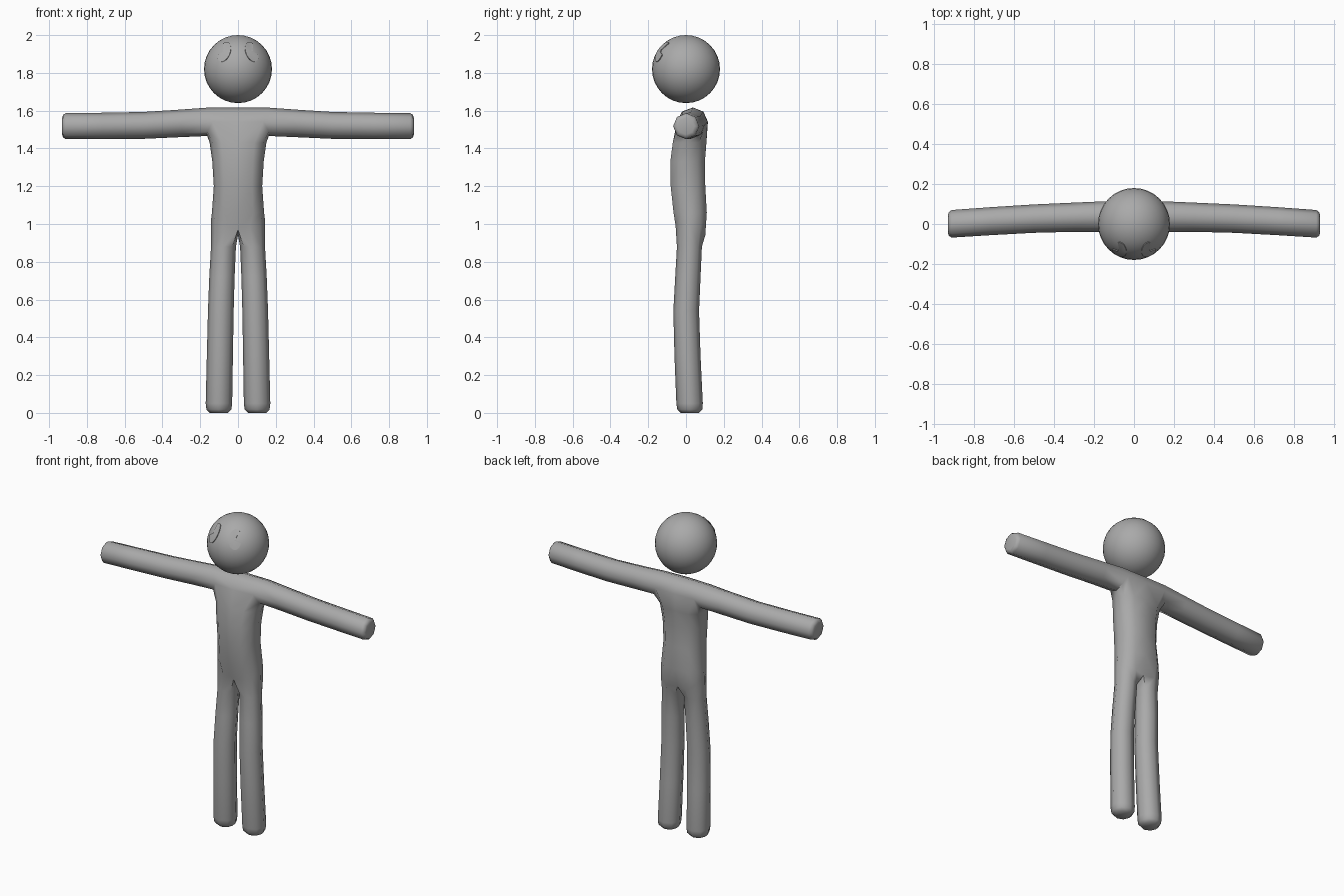
import bpy, bmesh, math

if "Cube" in bpy.data.objects:
    bpy.data.objects.remove(bpy.data.objects["Cube"])

grey = bpy.data.materials.new("plain grey")
grey.diffuse_color = (0.4, 0.4, 0.4, 1)
grey.use_nodes = True
grey.node_tree.nodes["Principled BSDF"].inputs["Base Color"].default_value = grey.diffuse_color


def finish(bm, name, angle=60):
    bmesh.ops.recalc_face_normals(bm, faces=bm.faces)
    me = bpy.data.meshes.new(name)
    bm.to_mesh(me)
    bm.free()
    me.materials.append(grey)
    ob = bpy.data.objects.new(name, me)
    bpy.context.collection.objects.link(ob)
    bpy.context.view_layer.objects.active = ob
    ob.select_set(True)
    bpy.ops.object.shade_smooth_by_angle(angle=math.radians(angle))
    ob.select_set(False)
    return ob


def bridge(bm, a, b, closed=True):
    n = len(a)
    for i in range(n if closed else n - 1):
        j = (i + 1) % n
        bm.faces.new((a[i], a[j], b[j], b[i]))


def verts(bm, pts):
    return [bm.verts.new(p) for p in pts]


# Body: right half as one quad cage, mirrored
bm = bmesh.new()

# hip ring: front centre, five outer points front to back, back centre, crotch
hip = verts(bm, [(0, -.045, .97), (.065, -.055, .99), (.122, -.03, 1.0), (.143, .02, 1.02),
                 (.125, .075, .98), (.07, .102, .94), (0, .085, .94), (0, .02, .95)])

# leg: (z, centre x, centre y, radius)
prev = hip
for z, cx, cy, r in [(.88, .077, .018, .066), (.72, .085, .010, .067), (.54, .091, .001, .068),
                     (.3, .096, .008, .069), (.05, .101, .019, .070),
                     (.018, .101, .020, .066), (0, .101, .020, .048)]:
    ring = verts(bm, [(cx + r * math.cos(a), cy + r * math.sin(a), z)
                      for a in [math.radians(225 + 45 * i) for i in range(8)]])
    bridge(bm, prev, ring)
    prev = ring
bm.faces.new(prev)

# torso: (z, half width, front y, back y)
prev = hip[:7]
for z, w, f, b in [(1.06, .138, -.066, .11), (1.2, .128, -.081, .102),
                   (1.33, .136, -.083, .100), (1.43, .150, -.070, .108)]:
    d = b - f
    ring = verts(bm, [(0, f, z), (.58 * w, f, z), (.9 * w, f + .22 * d, z), (w, f + .5 * d, z),
                      (.9 * w, b - .22 * d, z), (.58 * w, b, z), (0, b, z)])
    bridge(bm, prev, ring, False)
    prev = ring

# shoulder ring, whose lower five points also close the torso
shoulder = verts(bm, [(.135 if i in (0, 4) else .163, .037 + .077 * math.cos(a), 1.541 + .075 * math.sin(a))
                      for i, a in enumerate(math.pi + k * math.pi / 4 for k in range(8))])
centre = verts(bm, [(0, -.048, 1.541), (0, -.022, 1.595), (0, .037, 1.617), (0, .092, 1.595), (0, .116, 1.541)])
bridge(bm, prev, [centre[0]] + shoulder[:5] + [centre[4]], False)
bridge(bm, centre, [shoulder[i] for i in (0, 7, 6, 5, 4)], False)

# arm: (x, centre y, centre z, radius)
prev = shoulder
for x, cy, cz, r in [(.3, .034, 1.533, .073), (.5, .027, 1.522, .071), (.72, .014, 1.519, .070),
                     (.912, .001, 1.518, .069), (.926, 0, 1.518, .060), (.931, 0, 1.518, .045)]:
    ring = verts(bm, [(x, cy + r * math.cos(a), cz + r * math.sin(a))
                      for a in [math.pi + k * math.pi / 4 for k in range(8)]])
    bridge(bm, prev, ring)
    prev = ring
bm.faces.new(prev)

# mirror to the other side
geom = bm.verts[:] + bm.edges[:] + bm.faces[:]
bmesh.ops.mirror(bm, geom=geom, axis='X', merge_dist=0.0005)
bmesh.ops.remove_doubles(bm, verts=bm.verts, dist=0.0005)
finish(bm, "body")

# Head
R, HZ = .18, 1.82
bm = bmesh.new()
bmesh.ops.create_uvsphere(bm, u_segments=32, v_segments=16, radius=R)
bmesh.ops.translate(bm, verts=bm.verts, vec=(0, 0, HZ))
finish(bm, "head")


# Eyes: tilted ovals with a notch on the outer side, laid on the head
def on_head(u, v, side, lift):
    x, z = .072 + u, .09 + v
    y = -math.sqrt(R * R - x * x - z * z)
    s = (R + lift) / R
    return (side * x * s, y * s, HZ + z * s)


for side, name in ((1, "right_eye"), (-1, "left_eye")):
    bm = bmesh.new()
    outline = []
    for i in range(24):
        a = math.tau * i / 24
        k = .25 if i in (0, 1, 2, 23) else 1
        p, q = .031 * k * math.cos(a), .054 * k * math.sin(a)
        t = math.radians(22)
        outline.append((p * math.cos(t) - q * math.sin(t) * -1 * -1 + 0, p * math.sin(t) + q * math.cos(t)))
    top = verts(bm, [on_head(u, v, side, .004) for u, v in outline])
    low = verts(bm, [on_head(u, v, side, -.003) for u, v in outline])
    bridge(bm, top, low)
    mid = bm.verts.new(on_head(-.004, 0, side, .004))
    for i in range(24):
        bm.faces.new((top[i], top[(i + 1) % 24], mid))
    finish(bm, name, 40)
